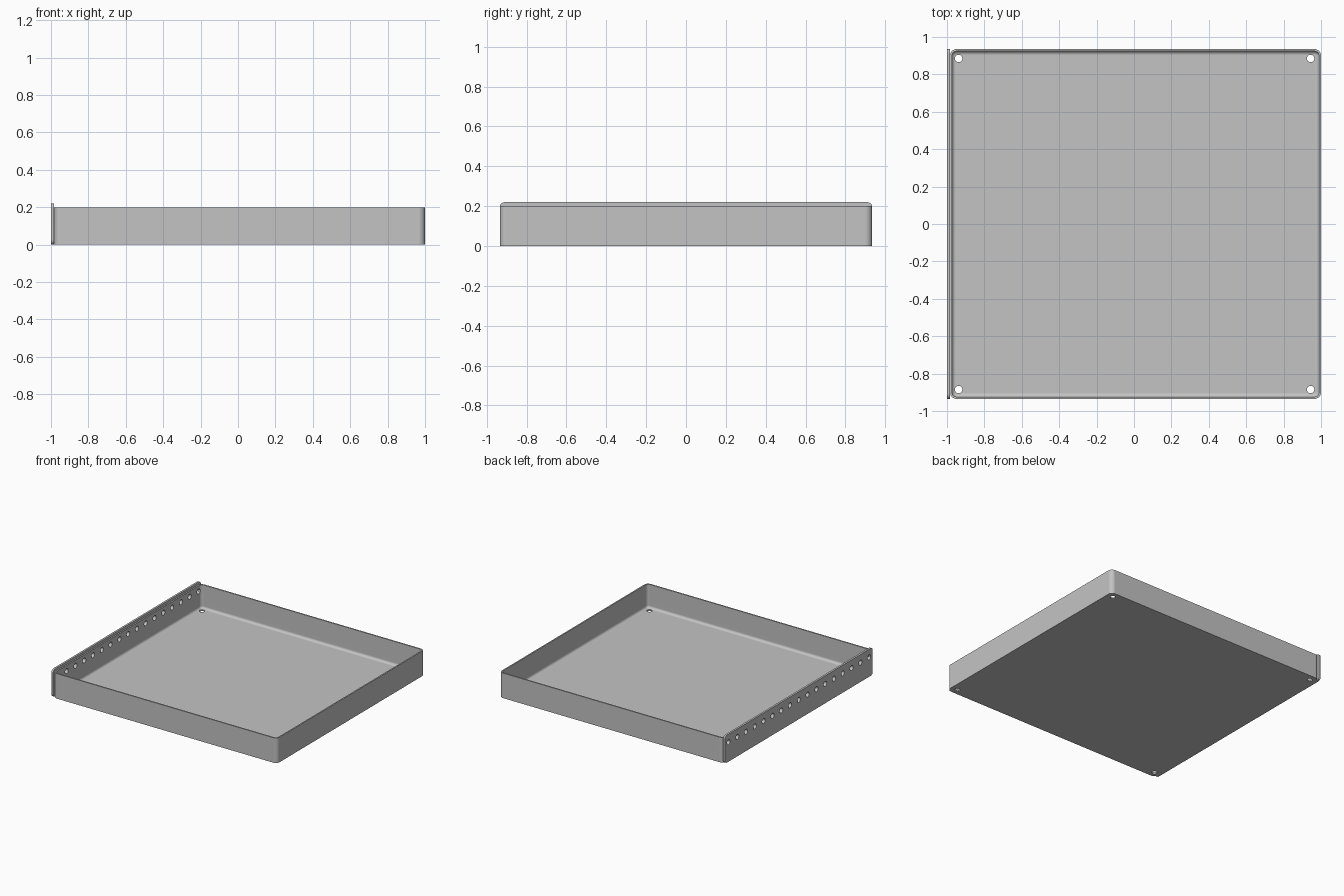
import bpy
import bmesh
import math
from mathutils import Matrix, Vector

cube = bpy.data.objects.get("Cube")
if cube:
    bpy.data.objects.remove(cube, do_unlink=True)

grey = bpy.data.materials.new("plain grey")
grey.use_nodes = True
grey.diffuse_color = (0.55, 0.55, 0.55, 1)
grey.node_tree.nodes["Principled BSDF"].inputs["Base Color"].default_value = (0.55, 0.55, 0.55, 1)

LEFT, RIGHT, HALF_Y = -0.984, 1.0, 0.935
WALL, FLOOR, TRAY_H, PLATE_H = 0.011, 0.011, 0.2, 0.22
HOLE_R = 0.02


def rounded_rect(u0, u1, v0, v1, r, seg=8):
    """Outline of a rounded rectangle, counter-clockwise."""
    pts = []
    corners = ((u1 - r, v1 - r), (u0 + r, v1 - r), (u0 + r, v0 + r), (u1 - r, v0 + r))
    for i, (cu, cv) in enumerate(corners):
        for k in range(seg + 1):
            a = math.pi / 2 * (i + k / seg)
            pts.append((cu + r * math.cos(a), cv + r * math.sin(a)))
    return pts


def loft(bm, rings):
    """Skin consecutive rings and cap both ends."""
    loops = [[bm.verts.new(p) for p in ring] for ring in rings]
    n = len(loops[0])
    for a, b in zip(loops, loops[1:]):
        for i in range(n):
            j = (i + 1) % n
            bm.faces.new((a[i], a[j], b[j], b[i]))
    bm.faces.new(loops[0][::-1])
    bm.faces.new(loops[-1])
    bmesh.ops.recalc_face_normals(bm, faces=bm.faces)


def make_object(name, bm):
    mesh = bpy.data.meshes.new(name)
    bm.to_mesh(mesh)
    bm.free()
    mesh.materials.append(grey)
    obj = bpy.data.objects.new(name, mesh)
    bpy.context.collection.objects.link(obj)
    return obj


def add_drill(bm, centre, axis):
    turn = Vector((0, 0, 1)).rotation_difference(Vector(axis)).to_matrix().to_4x4()
    bmesh.ops.create_cone(bm, cap_ends=True, segments=24, radius1=HOLE_R, radius2=HOLE_R,
                          depth=0.08, matrix=Matrix.Translation(centre) @ turn)


def finish(obj, cutter):
    """Drill the holes, then shade the rounded parts smooth."""
    bpy.ops.object.select_all(action='DESELECT')
    obj.select_set(True)
    bpy.context.view_layer.objects.active = obj
    mod = obj.modifiers.new("holes", 'BOOLEAN')
    mod.operation = 'DIFFERENCE'
    mod.solver = 'EXACT'
    mod.object = cutter
    bpy.ops.object.modifier_apply(modifier=mod.name)
    bpy.ops.object.shade_smooth_by_angle(angle=math.radians(35))
    weighted = obj.modifiers.new("even shading", 'WEIGHTED_NORMAL')
    weighted.keep_sharp = True


# Tray: outer wall, rim, inner wall, then a fillet down to the floor
fillet = 0.02
profile = [(0, 0), (0, TRAY_H), (WALL, TRAY_H)]
for k in range(7):
    a = math.pi / 2 * k / 6
    profile.append((WALL + fillet * (1 - math.cos(a)), FLOOR + fillet * (1 - math.sin(a))))
bm = bmesh.new()
loft(bm, [[(x, y, z) for x, y in rounded_rect(LEFT + d, RIGHT - d, d - HALF_Y, HALF_Y - d, 0.035 - d)]
          for d, z in profile])
tray = make_object("tray", bm)

# Side plate with four rounded corners, standing above the rim
bm = bmesh.new()
outline = rounded_rect(-HALF_Y, HALF_Y, 0, PLATE_H, 0.025)
loft(bm, [[(x, y, z) for y, z in outline] for x in (-1.0, LEFT)])
plate = make_object("side_plate", bm)

# Hole cutters: a row through the side plate and one in each floor corner
bm = bmesh.new()
for i in range(17):
    add_drill(bm, (LEFT, -0.89 + 1.78 * i / 16, 0.155), (1, 0, 0))
for x in (-0.938, 0.944):
    for y in (-0.885, 0.885):
        add_drill(bm, (x, y, 0), (0, 0, 1))
cutter = make_object("hole_cutter", bm)
cutter.hide_render = True

for part in (tray, plate):
    finish(part, cutter)
bpy.data.objects.remove(cutter, do_unlink=True)
